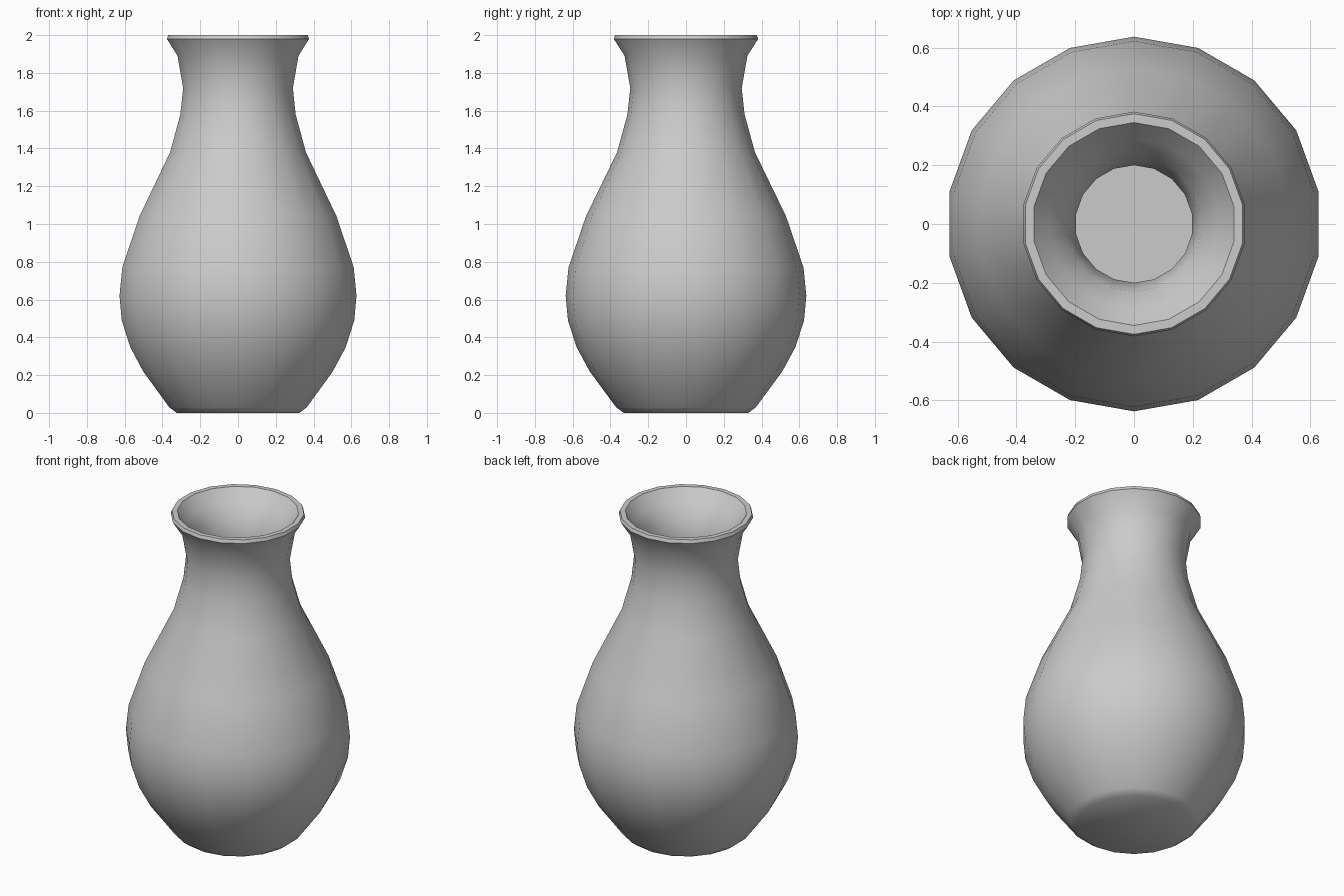
import bpy, bmesh, math

if "Cube" in bpy.data.objects:
    bpy.data.objects.remove(bpy.data.objects["Cube"])

SIDES = 18

# Outer wall, bottom to rim (radius, height)
outer = [(0.33, 0), (0.37, 0.03), (0.51, 0.22), (0.58, 0.35), (0.625, 0.49),
         (0.637, 0.62), (0.622, 0.77), (0.53, 1.04), (0.365, 1.38),
         (0.31, 1.58), (0.295, 1.72), (0.325, 1.89), (0.382, 1.98), (0.375, 2.0)]
# Inner wall, rim to cavity floor
inner = [(0.345, 2.0), (0.29, 1.93), (0.23, 1.86), (0.20, 1.72), (0.22, 1.56),
         (0.28, 1.35), (0.445, 1.00), (0.53, 0.75), (0.545, 0.62),
         (0.535, 0.51), (0.50, 0.39), (0.43, 0.26), (0.31, 0.09)]

# Lathe the closed wall profile
bm = bmesh.new()
rings = []
for r, z in outer + inner:
    rings.append([bm.verts.new((r * math.sin(2 * math.pi * i / SIDES),
                                -r * math.cos(2 * math.pi * i / SIDES), z))
                  for i in range(SIDES)])
for a, b in zip(rings, rings[1:]):
    for i in range(SIDES):
        j = (i + 1) % SIDES
        bm.faces.new((a[i], a[j], b[j], b[i]))

# Base underside and cavity floor
bm.faces.new(rings[0][::-1])
bm.faces.new(rings[-1])
bmesh.ops.recalc_face_normals(bm, faces=bm.faces[:])

mesh = bpy.data.meshes.new("vase")
bm.to_mesh(mesh)
bm.free()
vase = bpy.data.objects.new("vase", mesh)
bpy.context.collection.objects.link(vase)
bpy.context.view_layer.objects.active = vase
vase.select_set(True)
bpy.ops.object.shade_smooth_by_angle(angle=math.radians(40))
